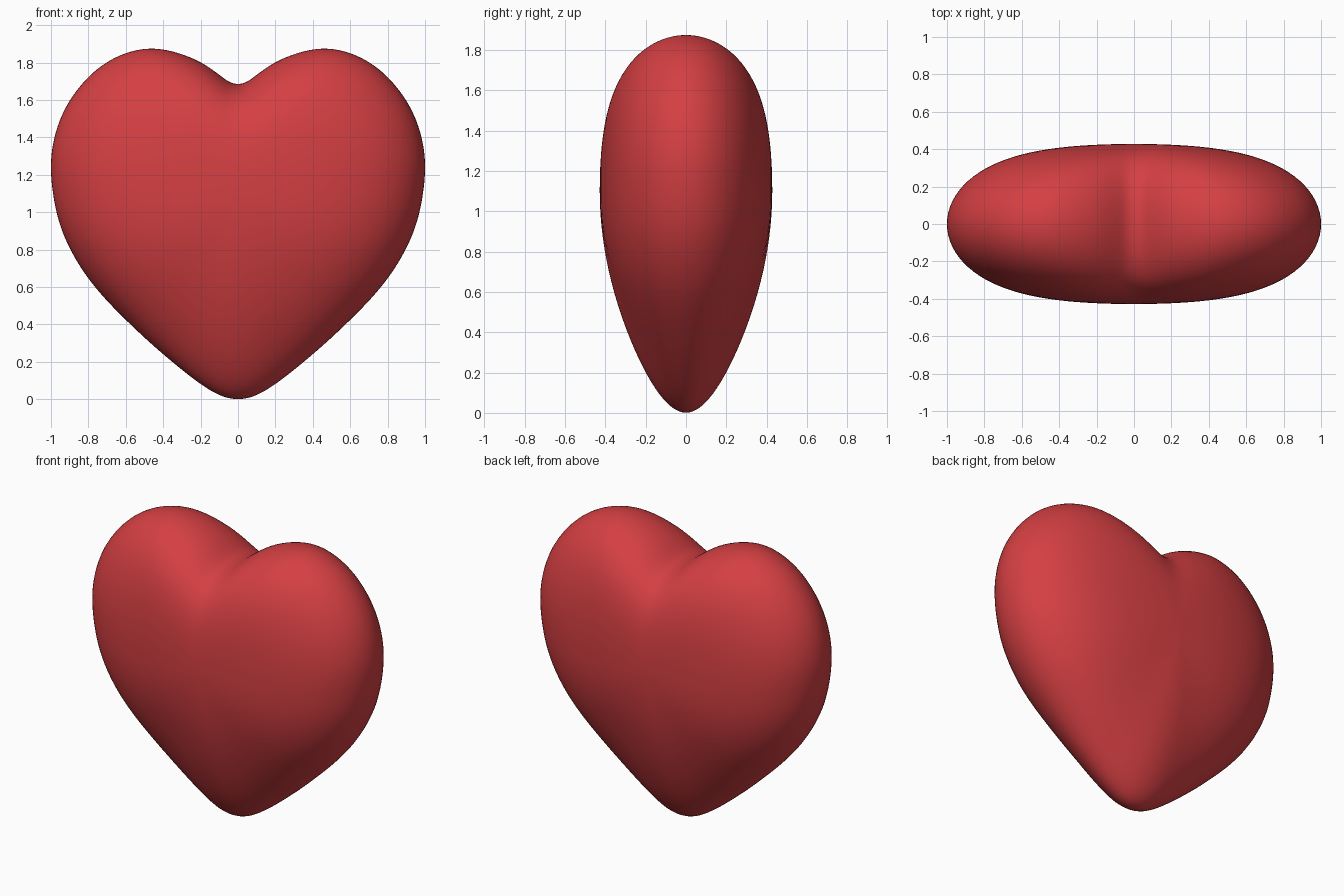
import bpy, bmesh, math
from mathutils import Vector

if "Cube" in bpy.data.objects:
    bpy.data.objects.remove(bpy.data.objects["Cube"])

CENTRE = Vector((0, 1.1))
DEPTH = 0.428
STEPS, RINGS = 6, 28

# Right half of the front outline (x, z), from the tip up to the notch
half = [(0, 0), (.08, .014), (.16, .055), (.25, .118), (.36, .207), (.47, .302), (.58, .405),
        (.685, .51), (.785, .625), (.875, .76), (.945, .91), (.985, 1.07), (1.002, 1.25),
        (.98, 1.41), (.925, 1.555), (.84, 1.68), (.735, 1.78), (.61, 1.848), (.47, 1.877),
        (.33, 1.855), (.2, 1.803), (.11, 1.742), (.05, 1.698), (0, 1.685)]
ctrl = [Vector(p) for p in half + [(-x, z) for x, z in half[-2:0:-1]]]


def relax(pts, times):
    """Even out the curvature of a closed loop."""
    for _ in range(times):
        pts = [(pts[i - 1] + 2 * pts[i] + pts[(i + 1) % len(pts)]) / 4 for i in range(len(pts))]
    return pts


def smooth_loop(pts):
    """Closed Catmull-Rom curve through the points."""
    n, out = len(pts), []
    for i in range(n):
        a, b, c, d = (pts[(i + k) % n] for k in (-1, 0, 1, 2))
        for j in range(STEPS):
            t = j / STEPS
            out.append(0.5 * (2 * b + (c - a) * t + (2 * a - 5 * b + 4 * c - d) * t ** 2
                              + (3 * b - a - 3 * c + d) * t ** 3))
    return relax(out, 6)


outline = smooth_loop(ctrl)
soft = relax(outline, 400)      # rounder shape the inner loops tend to
n = len(outline)
bm = bmesh.new()


def ring(s, side):
    """One loop of the puffed body: s = 1 is the outline, s = 0 the middle."""
    verts = []
    for p, q in zip(outline, soft):
        p, q = p - CENTRE, q - CENTRE
        pos = CENTRE + s * q.lerp(p, s * s)
        down = max(0, -p.y / p.length)
        k = -0.3 + 0.52 * down ** 3         # fuller sides, slimmer tip
        y = DEPTH * math.sqrt(max(0, 1 - s * s)) * (1 - k * s * s)
        verts.append(bm.verts.new((pos.x, side * y, pos.y)))
    return verts


# Front and back shells sharing the outline loop
rim = ring(1, 1)
for side in (-1, 1):
    prev = rim
    for i in range(RINGS - 1, 0, -1):
        cur = ring(math.sin(i / RINGS * math.pi / 2), side)
        for j in range(n):
            k = (j + 1) % n
            bm.faces.new((prev[j], prev[k], cur[k], cur[j]))
        prev = cur
    mid = bm.verts.new((0, side * DEPTH, CENTRE.y))
    for j in range(n):
        bm.faces.new((prev[j], prev[(j + 1) % n], mid))

bmesh.ops.recalc_face_normals(bm, faces=bm.faces)
for f in bm.faces:
    f.smooth = True
mesh = bpy.data.meshes.new("heart")
bm.to_mesh(mesh)
bm.free()
heart = bpy.data.objects.new("heart", mesh)
bpy.context.collection.objects.link(heart)

red = bpy.data.materials.new("red")
red.diffuse_color = (0.66, 0.05, 0.055, 1)
red.use_nodes = True
red.node_tree.nodes["Principled BSDF"].inputs["Base Color"].default_value = red.diffuse_color
mesh.materials.append(red)
